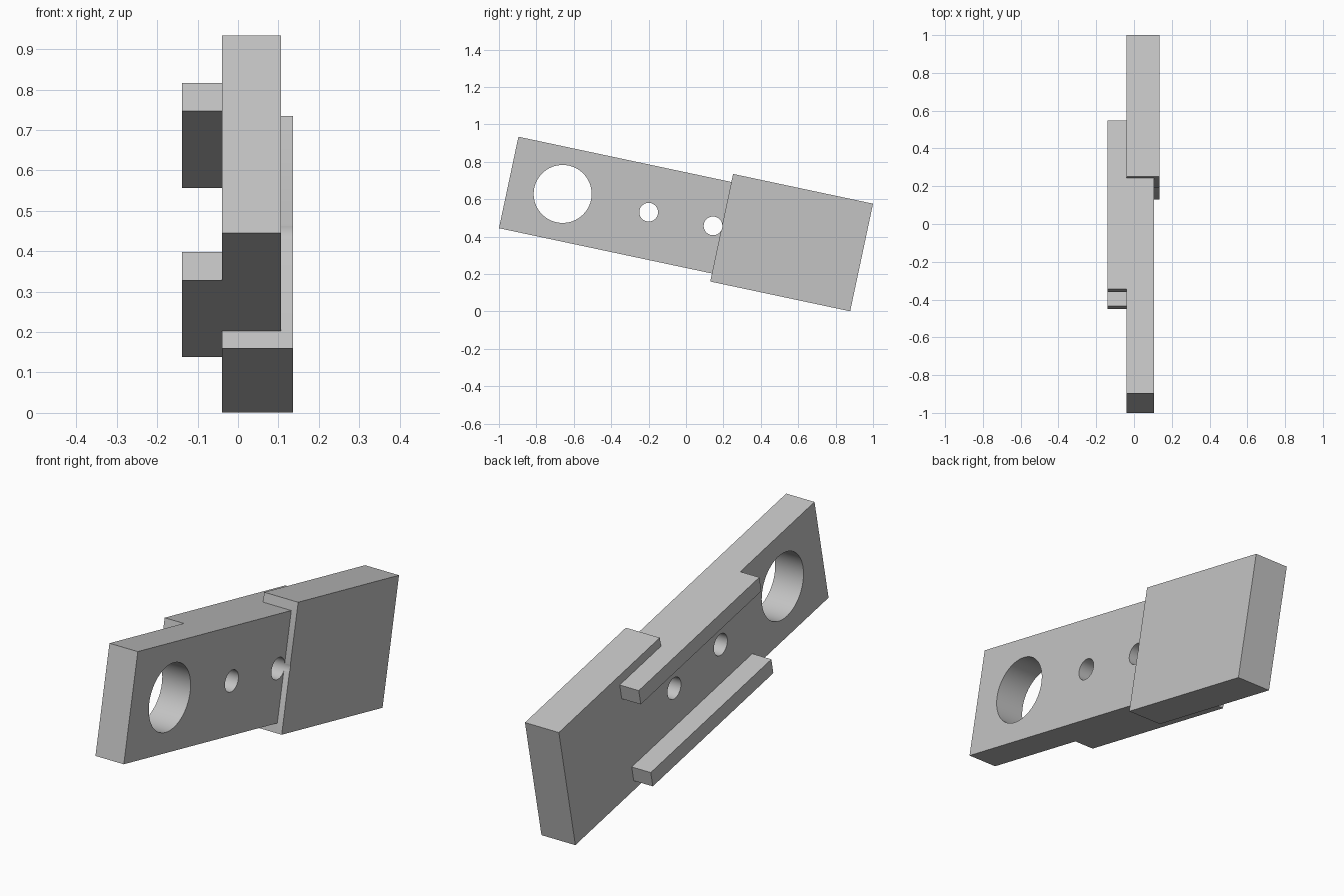
import bpy, bmesh, math
from mathutils import Matrix

cube = bpy.data.objects.get("Cube")
if cube:
    bpy.data.objects.remove(cube, do_unlink=True)

# Single grey finish
grey = bpy.data.materials.new("plain_grey")
grey.use_nodes = True
colour = (0.55, 0.55, 0.55, 1)
grey.diffuse_color = colour
grey.node_tree.nodes["Principled BSDF"].inputs["Base Color"].default_value = colour

# Whole assembly leans down toward the back
TILT = Matrix.Translation((0, -1, 0.445)) @ Matrix.Rotation(math.radians(-12), 4, 'X')


def add_object(name, bm):
    bmesh.ops.recalc_face_normals(bm, faces=bm.faces)
    mesh = bpy.data.meshes.new(name)
    bm.to_mesh(mesh)
    bm.free()
    mesh.materials.append(grey)
    obj = bpy.data.objects.new(name, mesh)
    obj.matrix_world = TILT
    bpy.context.collection.objects.link(obj)
    return obj


def extrude_outline(name, outline, x0, x1):
    """Extrude a (length, height) outline sideways from x0 to x1."""
    bm = bmesh.new()
    face = bm.faces.new([bm.verts.new((x0, u, v)) for u, v in outline])
    ext = bmesh.ops.extrude_face_region(bm, geom=[face])
    moved = [g for g in ext["geom"] if isinstance(g, bmesh.types.BMVert)]
    bmesh.ops.translate(bm, verts=moved, vec=(x1 - x0, 0, 0))
    return add_object(name, bm)


def rect(u0, u1, v0, v1):
    return [(u0, v0), (u1, v0), (u1, v1), (u0, v1)]


def drill(obj, u, v, radius):
    bm = bmesh.new()
    place = Matrix.Translation((0, u, v)) @ Matrix.Rotation(math.pi / 2, 4, 'Y')
    bmesh.ops.create_cone(bm, cap_ends=True, segments=64, radius1=radius,
                          radius2=radius, depth=1, matrix=place)
    cutter = add_object("hole_cutter", bm)
    cutter.hide_render = True
    mod = obj.modifiers.new("hole", 'BOOLEAN')
    mod.operation = 'DIFFERENCE'
    mod.solver = 'EXACT'
    mod.object = cutter
    bpy.context.view_layer.objects.active = obj
    bpy.ops.object.modifier_apply(modifier=mod.name)
    bpy.data.objects.remove(cutter, do_unlink=True)


HEIGHT, STEP, END = 0.5, 1.164, 1.929
LOW, HIGH = -0.044, 0.544
BACK, FACE, LIP = -0.04, 0.107, 0.136

# Long plate widening into the end block
body = extrude_outline("plate_body", [
    (0, 0), (STEP, 0), (STEP, LOW), (END, LOW),
    (END, HIGH), (STEP, HIGH), (STEP, HEIGHT), (0, HEIGHT)], BACK, FACE)

# Raised pad on the end block
pad = extrude_outline("end_block_pad", rect(STEP, END, LOW, HIGH), FACE, LIP)

# Through holes; the last one just nicks the pad
for u, radius in ((0.295, 0.155), (0.765, 0.05), (1.117, 0.05)):
    drill(body, u, HEIGHT / 2, radius)
drill(pad, 1.117, HEIGHT / 2, 0.05)

# Two guide rails along the plate edges
rails = [extrude_outline(name, rect(0.563, 1.477, v, v + 0.072), -0.139, BACK)
         for name, v in (("lower_rail", 0), ("upper_rail", HEIGHT - 0.072))]

# Smooth hole walls, sharp outer edges
bpy.ops.object.select_all(action='DESELECT')
for obj in [body, pad] + rails:
    obj.select_set(True)
bpy.context.view_layer.objects.active = body
bpy.ops.object.shade_smooth_by_angle(angle=math.radians(30))
